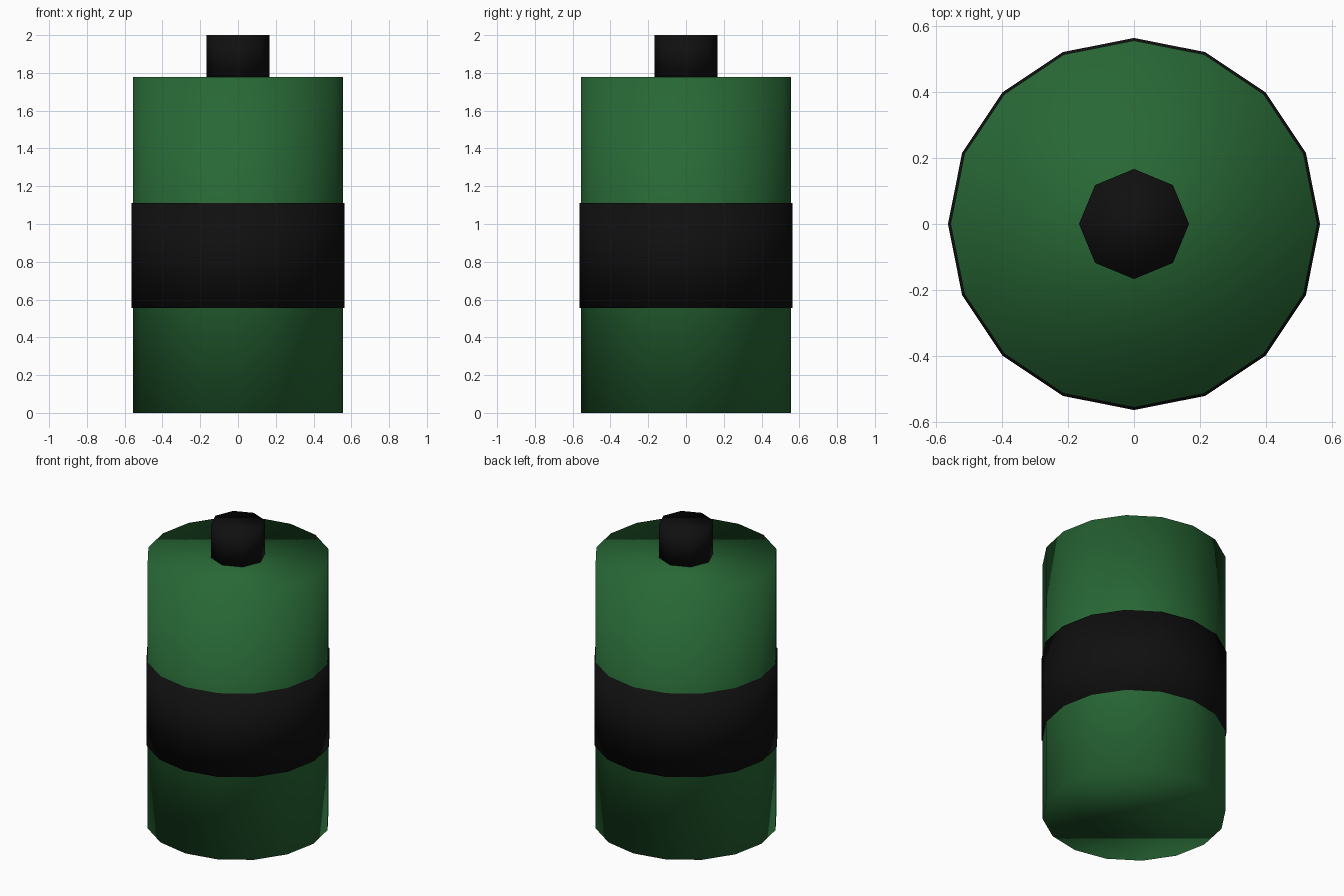
import bpy

if "Cube" in bpy.data.objects:
    bpy.data.objects.remove(bpy.data.objects["Cube"])


def material(name, rgb):
    m = bpy.data.materials.new(name)
    m.diffuse_color = (*rgb, 1)
    m.use_nodes = True
    m.node_tree.nodes["Principled BSDF"].inputs["Base Color"].default_value = m.diffuse_color
    return m


def cylinder(name, sides, radius, z0, z1, mat):
    """Upright prism with a vertex on the +y axis, shaded smooth all over."""
    bpy.ops.mesh.primitive_cylinder_add(
        vertices=sides, radius=radius, depth=z1 - z0, location=(0, 0, (z0 + z1) / 2))
    ob = bpy.context.object
    ob.name = name
    ob.data.materials.append(mat)
    bpy.ops.object.shade_smooth()
    return ob


green = material("dark green", (0.021, 0.138, 0.036))
black = material("black", (0.005, 0.005, 0.005))

# Battery casing, wrapped band and top terminal
cylinder("casing", 16, 0.5556, 0, 1.7778, green)
cylinder("band", 16, 0.5635, 0.5556, 1.1111, black)
cylinder("terminal", 8, 0.1667, 1.7778, 2.0, black)
